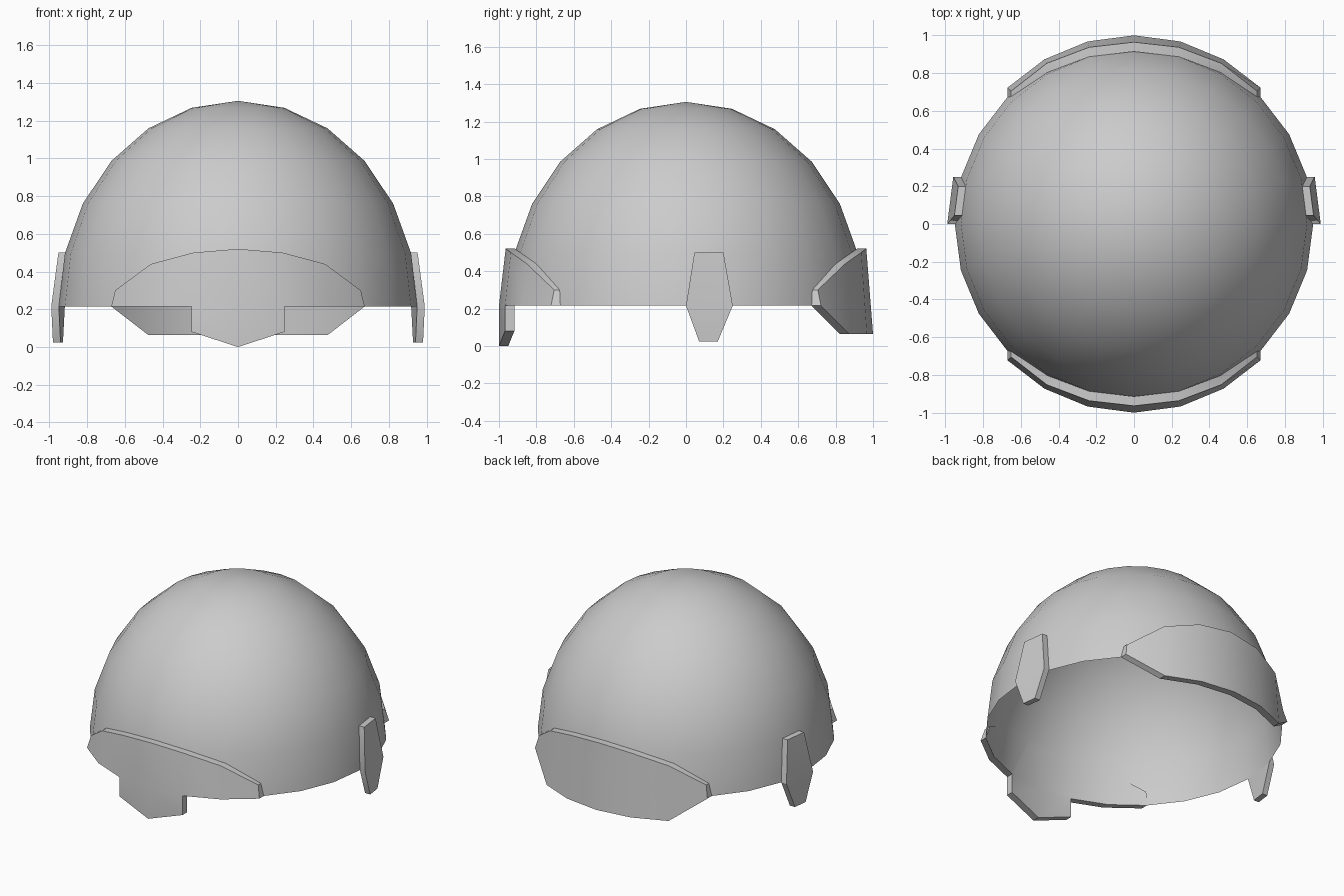
import bpy, bmesh, math
from mathutils import Vector

if "Cube" in bpy.data.objects:
    bpy.data.objects.remove(bpy.data.objects["Cube"])

R, H, RIM = 0.95, 1.09, 0.215   # dome radius, dome height, rim level


def finish(name, bm):
    me = bpy.data.meshes.new(name)
    bm.to_mesh(me)
    bm.free()
    ob = bpy.data.objects.new(name, me)
    bpy.context.collection.objects.link(ob)
    bpy.ops.object.select_all(action='DESELECT')
    ob.select_set(True)
    bpy.context.view_layer.objects.active = ob
    bpy.ops.object.shade_smooth_by_angle(angle=math.radians(30))
    return ob


def plate(name, strips, offset):
    """Quad strips of (upper, lower) point pairs, thickened along offset."""
    bm = bmesh.new()
    for strip in strips:
        cols = [(bm.verts.new(a), bm.verts.new(b)) for a, b in strip]
        for (a, b), (c, d) in zip(cols, cols[1:]):
            bm.faces.new((a, b, d, c))
    bmesh.ops.remove_doubles(bm, verts=bm.verts, dist=1e-4)
    faces = list(bm.faces)
    border = [e.verts[:] for e in bm.edges if e.is_boundary]
    outer = {v: bm.verts.new(v.co + Vector(offset)) for v in list(bm.verts)}
    for f in faces:
        bm.faces.new([outer[v] for v in f.verts])
    for a, b in border:
        bm.faces.new((a, b, outer[b], outer[a]))
    bmesh.ops.recalc_face_normals(bm, faces=bm.faces)
    return finish(name, bm)


def mirrored(cols):
    """Complete a strip that starts on the centre line."""
    flip = lambda p: (-p[0], p[1], p[2])
    return [(flip(a), flip(b)) for a, b in reversed(cols[1:])] + cols


def rim_point(deg, z, s):
    a = math.radians(deg)
    return (R * math.sin(a), s * R * math.cos(a), z)


# Open half-ellipsoid dome
bm = bmesh.new()
bmesh.ops.create_uvsphere(bm, u_segments=24, v_segments=12, radius=R)
bmesh.ops.delete(bm, geom=[v for v in bm.verts if v.co.z < -0.01], context='VERTS')
for v in bm.verts:
    v.co.z = RIM + v.co.z * H / R
finish("helmet_dome", bm)

# Arched upper edge shared by the front and back plates
arch = [(0, 0.914, 0.52), (0.238, 0.887, 0.50), (0.462, 0.802, 0.44), (0.651, 0.655, 0.30)]


def arch_with(lower, s):
    return mirrored([((x, s * y, z), b) for (x, y, z), b in zip(arch, lower)])


# Brow plate with the nose guard hanging below the rim
rim = [rim_point(d, RIM, -1) for d in (0, 15, 30, 45)]
nose = mirrored([(rim[0], rim_point(0, 0.0, -1)), (rim[1], rim_point(15, 0.08, -1))])
plate("front_plate", [arch_with(rim, -1), nose], (0, -0.05, 0))

# Neck guard
neck = [rim_point(d, z, 1) for d, z in ((0, 0.063), (15, 0.063), (30, 0.063), (45, RIM))]
plate("back_plate", [arch_with(neck, 1)], (0, 0.05, 0))

# Ear guards, one per side
ear = [((0.912, 0.045, 0.50), (0.892, 0.20, 0.50)),
       ((0.95, 0.0, RIM), (0.918, 0.25, RIM)),
       ((0.941, 0.07, 0.025), (0.928, 0.17, 0.025))]
for side, s in (("right", 1), ("left", -1)):
    cols = [tuple((s * x, y, z) for x, y, z in pair) for pair in ear]
    plate(side + "_ear_plate", [cols], (s * 0.04, 0, 0))
